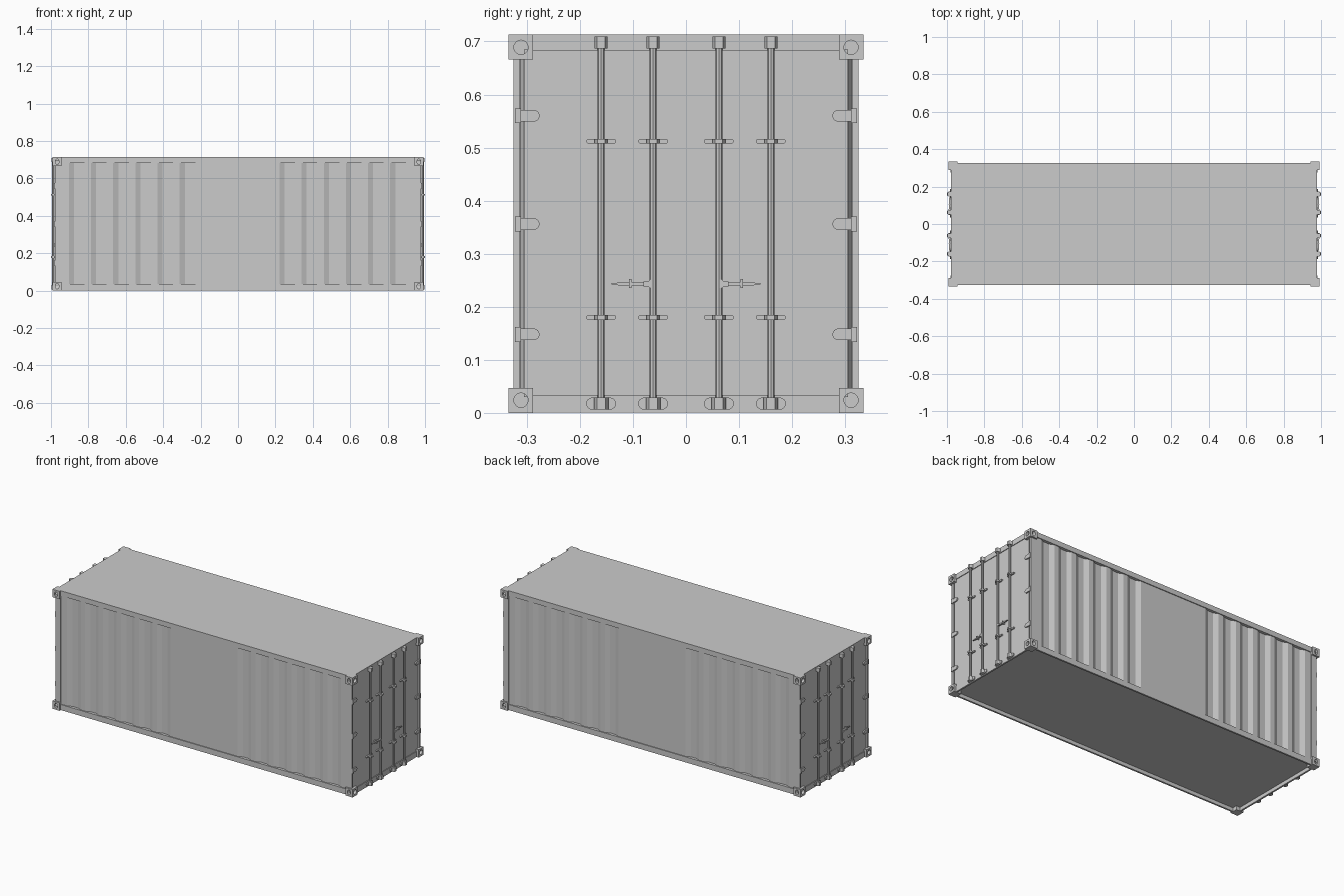
import bpy, bmesh, math
from mathutils import Vector

if "Cube" in bpy.data.objects:
    bpy.data.objects.remove(bpy.data.objects["Cube"])

H = 0.713
MID = Vector((0, 0, H / 2))


def prism(bm, pts, axis, lo, hi):
    """Extrude a 2D outline along an axis; pts are (y,z), (x,z) or (x,y)."""
    def co(p, t):
        v = list(p)
        v.insert(axis, t)
        return Vector(v) - MID
    a = [bm.verts.new(co(p, lo)) for p in pts]
    b = [bm.verts.new(co(p, hi)) for p in pts]
    n = len(pts)
    bm.faces.new(a)
    bm.faces.new(b[::-1])
    for i in range(n):
        bm.faces.new((a[i], b[i], b[(i + 1) % n], a[(i + 1) % n]))


def box(bm, x0, x1, y0, y1, z0, z1):
    prism(bm, [(x0, y0), (x1, y0), (x1, y1), (x0, y1)], 2, z0, z1)


def circle(c, r, n=16, sy=1.0):
    return [(c[0] + r * math.cos(2 * math.pi * i / n),
             c[1] + r * sy * math.sin(2 * math.pi * i / n)) for i in range(n)]


def capsule(y, z, half, r, right=True):
    """Bar outline in the y-z plane with a rounded left and optional right end."""
    pts = []
    if right:
        arc = [math.pi * (i / 8 - 0.5) for i in range(9)]
        pts += [(y + half - r + r * math.cos(a), z + r * math.sin(a)) for a in arc]
    else:
        pts += [(y + half, z - r), (y + half, z + r)]
    arc = [math.pi * (i / 8 + 0.5) for i in range(9)]
    return pts + [(y - half + r + r * math.cos(a), z + r * math.sin(a)) for a in arc]


def collar(y, w, x):
    """Chamfered plan outline that wraps a rod."""
    return [(0.97, y - w), (x - 0.009, y - w), (x, y - w * 0.6),
            (x, y + w * 0.6), (x - 0.009, y + w), (0.97, y + w)]


def finish(name, bm, mirror=(False, False, False), smooth=False):
    bmesh.ops.recalc_face_normals(bm, faces=bm.faces)
    me = bpy.data.meshes.new(name)
    bm.to_mesh(me)
    bm.free()
    ob = bpy.data.objects.new(name, me)
    ob.location = MID
    bpy.context.collection.objects.link(ob)
    bpy.ops.object.select_all(action='DESELECT')
    ob.select_set(True)
    bpy.context.view_layer.objects.active = ob
    if smooth:
        bpy.ops.object.shade_smooth_by_angle(angle=math.radians(35))
    if any(mirror):
        m = ob.modifiers.new("mirror", 'MIRROR')
        m.use_axis = mirror
        m.use_mirror_merge = False
    return ob


# roof and floor, notched around the corner castings
CX, CY, EX, EY = 0.943, 0.288, 0.978, 0.325
quarter = [(EX, CY), (CX, CY), (CX, EY)]
plan = quarter + [(-x, y) for x, y in quarter[::-1]]
plan += [(-x, -y) for x, y in quarter] + [(x, -y) for x, y in quarter[::-1]]
bm = bmesh.new()
prism(bm, plan, 2, 0.683, H)
finish("roof", bm)
bm = bmesh.new()
prism(bm, plan, 2, 0.022, 0.034)
finish("floor", bm)

# bottom rails standing below the floor
bm = bmesh.new()
box(bm, -CX, CX, 0.315, EY, 0.001, 0.034)
finish("side_rail", bm, (False, True, False))
bm = bmesh.new()
box(bm, 0.968, EX, -CY, CY, 0.001, 0.034)
finish("end_rail", bm, (True, False, False))

# corrugated side walls with a flat middle
OUT, IN = 0.320, 0.308
starts = [-0.904 + 0.1185 * i for i in range(6)]
starts += [-s - 0.09 for s in reversed(starts)]
outline = [(-0.95, OUT)]
for s in starts:
    outline += [(s, OUT), (s + 0.027, IN), (s + 0.063, IN), (s + 0.09, OUT)]
outline += [(0.95, OUT), (0.95, 0.295), (-0.95, 0.295)]
bm = bmesh.new()
prism(bm, outline, 2, 0.03, 0.688)
finish("side_wall", bm, (False, True, False))

# corner posts with a sloped groove beside the doors
bm = bmesh.new()
prism(bm, [(0.945, 0.325), (0.979, 0.325), (0.979, 0.3125), (0.96, 0.312),
           (0.972, 0.305), (0.945, 0.295)], 2, 0.046, 0.667)
finish("corner_post", bm, (True, True, False))

# corner castings with round and oval sockets
bm = bmesh.new()
box(bm, CX, 0.991, CY, 0.335, 0, 0.047)
casting = finish("corner_casting", bm)
for axis, pts, lo, hi in ((0, circle((0.311, 0.024), 0.0135), 0.957, 1.02),
                          (1, circle((0.967, 0.024), 0.010, 16, 1.5), 0.302, 0.36)):
    bm = bmesh.new()
    prism(bm, pts, axis, lo, hi)
    cutter = finish("socket_cutter", bm)
    cutter.hide_render = True
    bpy.context.view_layer.objects.active = casting
    mod = casting.modifiers.new("socket", 'BOOLEAN')
    mod.operation = 'DIFFERENCE'
    mod.solver = 'EXACT'
    mod.object = cutter
    bpy.ops.object.modifier_apply(modifier=mod.name)
    bpy.data.objects.remove(cutter)
mod = casting.modifiers.new("mirror", 'MIRROR')
mod.use_axis = (True, True, True)
mod.use_mirror_merge = False

# door panels at both ends
bm = bmesh.new()
box(bm, 0.94, 0.974, -0.305, 0.305, 0.03, 0.685)
finish("door", bm, (True, False, False))

# door hinges
bm = bmesh.new()
for z in (0.56, 0.356, 0.148):
    prism(bm, capsule(0.297, z, 0.021, 0.011, False), 0, 0.97, 0.981)
    box(bm, 0.97, 0.984, 0.311, 0.322, z - 0.014, z + 0.014)
finish("hinge", bm, (True, True, False))

# locking rods, their end caps and guide brackets
rods = bmesh.new()
caps = bmesh.new()
guides = bmesh.new()
for y in (0.062, 0.16):
    prism(rods, circle((0.987, y), 0.0065, 8), 2, 0.01, 0.705)
    prism(caps, collar(y, 0.0125, 0.998), 2, 0.687, 0.709)
    prism(caps, collar(y, 0.0135, 0.998), 2, 0.006, 0.029)
    prism(caps, capsule(y, 0.0175, 0.028, 0.0115), 0, 0.97, 0.983)
    for z in (0.512, 0.18):
        prism(guides, capsule(y, z, 0.028, 0.0045), 0, 0.97, 0.982)
        prism(guides, collar(y, 0.012, 1.0), 2, z - 0.0045, z + 0.0045)
finish("lock_rod", rods, (True, True, False))
finish("rod_cap", caps, (True, True, False), True)
finish("rod_guide", guides, (True, True, False), True)

# door handles: hub, bar, collar and tapered grip
bm = bmesh.new()
prism(bm, [(0.062, 0.235), (0.068, 0.235), (0.071, 0.238), (0.08, 0.238),
           (0.08, 0.248), (0.071, 0.248), (0.068, 0.251), (0.062, 0.251)],
      0, 0.982, 0.993)
box(bm, 0.98, 0.99, 0.08, 0.104, 0.239, 0.247)
box(bm, 0.972, 0.992, 0.103, 0.107, 0.235, 0.252)
prism(bm, [(0.107, 0.239), (0.125, 0.240), (0.141, 0.2425), (0.141, 0.2435),
           (0.125, 0.246), (0.107, 0.247)], 0, 0.981, 0.988)
finish("door_handle", bm, (True, True, False))
